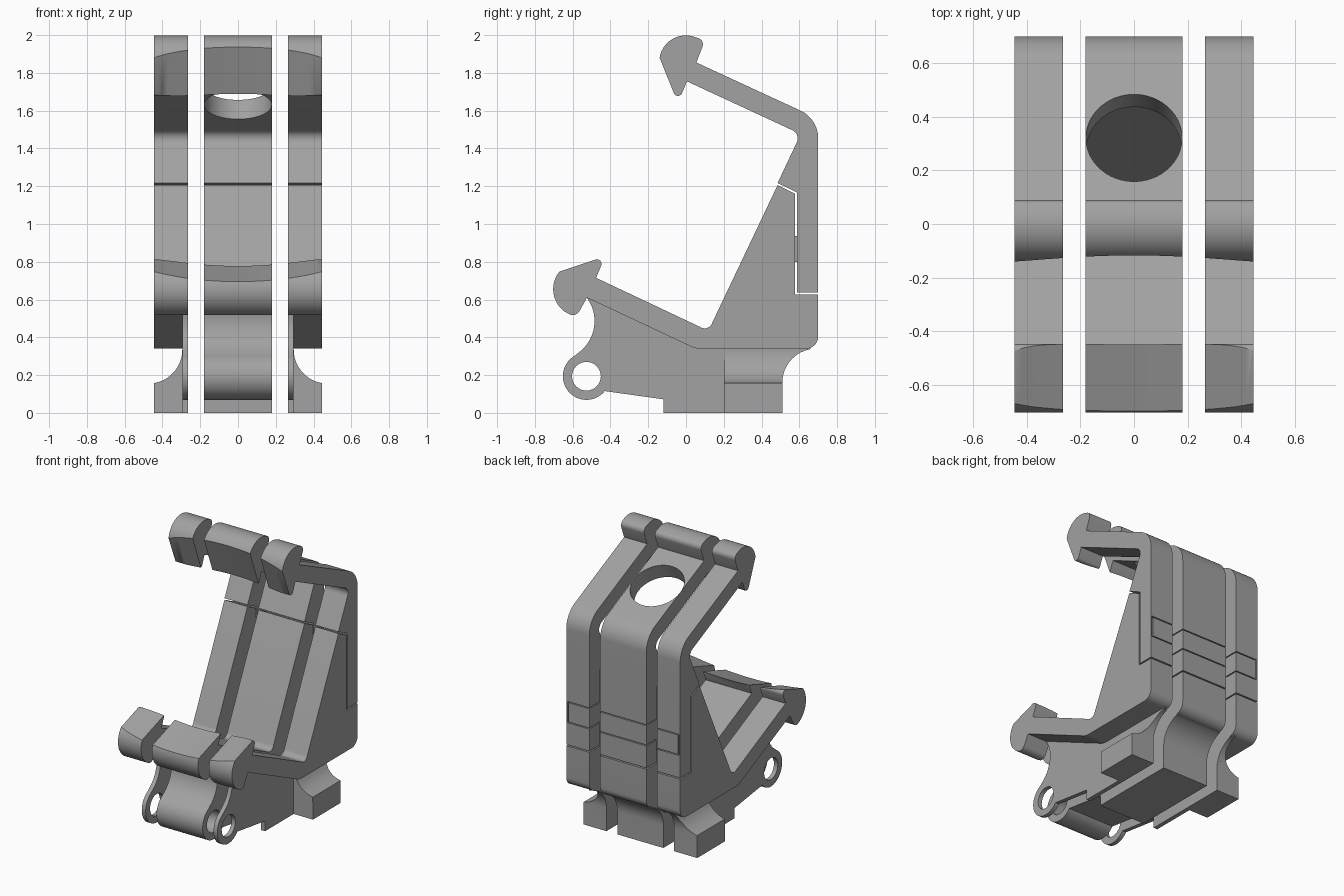
import bpy, bmesh, math
from mathutils import Vector

if "Cube" in bpy.data.objects:
    bpy.data.objects.remove(bpy.data.objects["Cube"])

grey = bpy.data.materials.new("mid_grey")
grey.diffuse_color = (0.36, 0.36, 0.36, 1)
grey.use_nodes = True
grey.node_tree.nodes["Principled BSDF"].inputs["Base Color"].default_value = grey.diffuse_color

GAP_IN, GAP_OUT, EDGE, BODY = 0.18, 0.265, 0.445, 0.295
SLICES = [(-EDGE, -GAP_OUT), (-GAP_IN, GAP_IN), (GAP_OUT, EDGE)]
BODY_SLICES = [(-BODY, -GAP_OUT), (-GAP_IN, GAP_IN), (GAP_OUT, BODY)]


def arc(cx, cz, r, a0, a1, n=16):
    """Circular arc in degrees."""
    return [(cx + r * math.cos(math.radians(a0 + (a1 - a0) * i / n)),
             cz + r * math.sin(math.radians(a0 + (a1 - a0) * i / n))) for i in range(n + 1)]


def arc3(a, b, c, n=14):
    """Circular arc through three points."""
    d = 2 * (a[0] * (b[1] - c[1]) + b[0] * (c[1] - a[1]) + c[0] * (a[1] - b[1]))
    sa, sb, sc = (p[0] ** 2 + p[1] ** 2 for p in (a, b, c))
    ux = (sa * (b[1] - c[1]) + sb * (c[1] - a[1]) + sc * (a[1] - b[1])) / d
    uz = (sa * (c[0] - b[0]) + sb * (a[0] - c[0]) + sc * (b[0] - a[0])) / d
    t = [math.degrees(math.atan2(p[1] - uz, p[0] - ux)) for p in (a, c)]
    sweep = (t[1] - t[0]) % 360
    if d < 0:
        sweep -= 360
    return arc(ux, uz, math.hypot(a[0] - ux, a[1] - uz), t[0], t[0] + sweep, n)


def extrude(name, profile, spans, along="x"):
    """Extrude a closed profile over each span; (y, z) along x or (x, z) along y."""
    bm = bmesh.new()
    for lo, hi in spans:
        rings = []
        for s in (lo, hi):
            rings.append([bm.verts.new((s, p, z) if along == "x" else (p, s, z))
                          for p, z in profile])
        n = len(profile)
        bm.faces.new(rings[0])
        bm.faces.new(rings[1][::-1])
        for i in range(n):
            j = (i + 1) % n
            bm.faces.new((rings[0][j], rings[0][i], rings[1][i], rings[1][j]))
    bmesh.ops.recalc_face_normals(bm, faces=bm.faces)
    me = bpy.data.meshes.new(name)
    bm.to_mesh(me)
    bm.free()
    ob = bpy.data.objects.new(name, me)
    bpy.context.collection.objects.link(ob)
    ob.data.materials.append(grey)
    return ob


def rod(center, axis, radius, depth, sides):
    bpy.ops.mesh.primitive_cylinder_add(vertices=sides, radius=radius, depth=depth, location=center)
    ob = bpy.context.object
    ob.rotation_euler = Vector(axis).to_track_quat("Z", "X").to_euler()
    ob.data.materials.append(grey)
    return ob


def cut(ob, cutter):
    m = ob.modifiers.new("cut", "BOOLEAN")
    m.operation, m.solver, m.object = "DIFFERENCE", "EXACT", cutter
    bpy.context.view_layer.update()
    with bpy.context.temp_override(object=ob, active_object=ob):
        bpy.ops.object.modifier_apply(modifier=m.name)
    bpy.data.objects.remove(cutter)


def bow_cut(ob, p, q, up):
    """Hollow the hook face running from p to q with a wide shallow cylinder."""
    d = Vector((0, q[0] - p[0], q[1] - p[1])).normalized()
    n = Vector((0, -d.z, d.y)) * up
    mid = Vector((0, (p[0] + q[0]) / 2, (p[1] + q[1]) / 2))
    r = 2.4
    cut(ob, rod(mid + n * math.sqrt(r * r - EDGE ** 2), d, r, 0.6, 360))


def box(name, y0, y1, z0, z1, spans):
    return extrude(name, [(y0, z0), (y1, z0), (y1, z1), (y0, z1)], spans)


# Upper clamp arm: back plate, sloped arm and hook
upper = extrude("upper_clamp_arm",
    [(0.588, 0.637), (0.70, 0.637)]
    + arc3((0.70, 1.45), (0.668, 1.55), (0.60, 1.603))
    + [(0.055, 1.855)]
    + arc3((0.088, 1.94), (0.085, 1.968), (0.06, 1.985), 6)
    + arc3((0.055, 1.987), (-0.04, 1.993), (-0.14, 1.88))
    + arc3((-0.063, 1.69), (-0.042, 1.678), (-0.022, 1.69), 6)
    + [(0.005, 1.755)]
    + arc3((0.56, 1.498), (0.588, 1.47), (0.583, 1.425), 8)
    + [(0.485, 1.217), (0.588, 1.167)], SLICES)
bow_cut(upper, (-0.14, 1.88), (-0.066, 1.685), -1)
# round hole square to the sloped arm
cut(upper, rod((0, 0.297, 1.68), (0, 0.42, 0.908), 0.179, 0.4, 96))
# rectangular slot for the latch
cut(upper, box("slot", 0.5, 0.8, 0.793, 0.943, [(-0.435, 0.435)]))

# Lower cradle: wedge back, sloped tray and hook
lower = extrude("lower_cradle",
    [(0.485, 1.206), (0.578, 1.16), (0.578, 0.628), (0.70, 0.628)]
    + arc(0.635, 0.405, 0.065, 0, -90, 10)
    + arc3((0.075, 0.34), (0.05, 0.343), (0.025, 0.352), 5)
    + [(-0.525, 0.61)]
    + arc3((-0.563, 0.54), (-0.58, 0.523), (-0.605, 0.518), 6)
    + arc3((-0.61, 0.519), (-0.702, 0.635), (-0.67, 0.748))
    + arc3((-0.478, 0.812), (-0.453, 0.805), (-0.448, 0.782), 6)
    + [(-0.476, 0.715)]
    + arc3((0.075, 0.455), (0.11, 0.449), (0.14, 0.48), 8), SLICES)
bow_cut(lower, (-0.67, 0.748), (-0.478, 0.812), 1)

# Latch that fills the slot in the back plate
latch = box("latch_tab", 0.56, 0.70, 0.80, 0.936,
            [(-0.428, -GAP_OUT), (-GAP_IN, GAP_IN), (GAP_OUT, 0.428)])

# Base body with pivot eye at the front and a coved back
base = extrude("base_body",
    [(-0.12, 0), (0.51, 0)]
    + arc(0.69, 0.16, 0.18, 180, 106)
    + [(0.64, 0.38), (0.09, 0.38), (-0.525, 0.612)]
    + arc3((-0.523, 0.607), (-0.486, 0.46), (-0.57, 0.318))
    + arc(-0.527, 0.194, 0.125, 120, 321, 40)
    + [(-0.12, 0.072)], BODY_SLICES)
cut(base, rod((0, -0.527, 0.194), (1, 0, 0), 0.076, 2, 48))

# Side feet, coved on the side and at the back
for side, label in ((-1, "left"), (1, "right")):
    cove = arc(0.475, 0.335, 0.18, 180, 260)
    foot = extrude(label + "_foot",
        [(side * x, z) for x, z in [(EDGE, 0), (0.285, 0), (0.285, 0.345), (BODY, 0.345)] + cove],
        [(0.20, 0.66)], "y")
    cut(foot, extrude("cove",
        [(0.51, -0.1)] + arc(0.69, 0.16, 0.18, 180, 90) + [(0.9, 0.34), (0.9, -0.1)],
        [(-1, 1)]))

# Smooth curved faces, keep edges sharp
bpy.ops.object.select_all(action="DESELECT")
for ob in bpy.context.scene.objects:
    ob.select_set(True)
    bpy.context.view_layer.objects.active = ob
bpy.ops.object.shade_smooth_by_angle(angle=math.radians(25))
